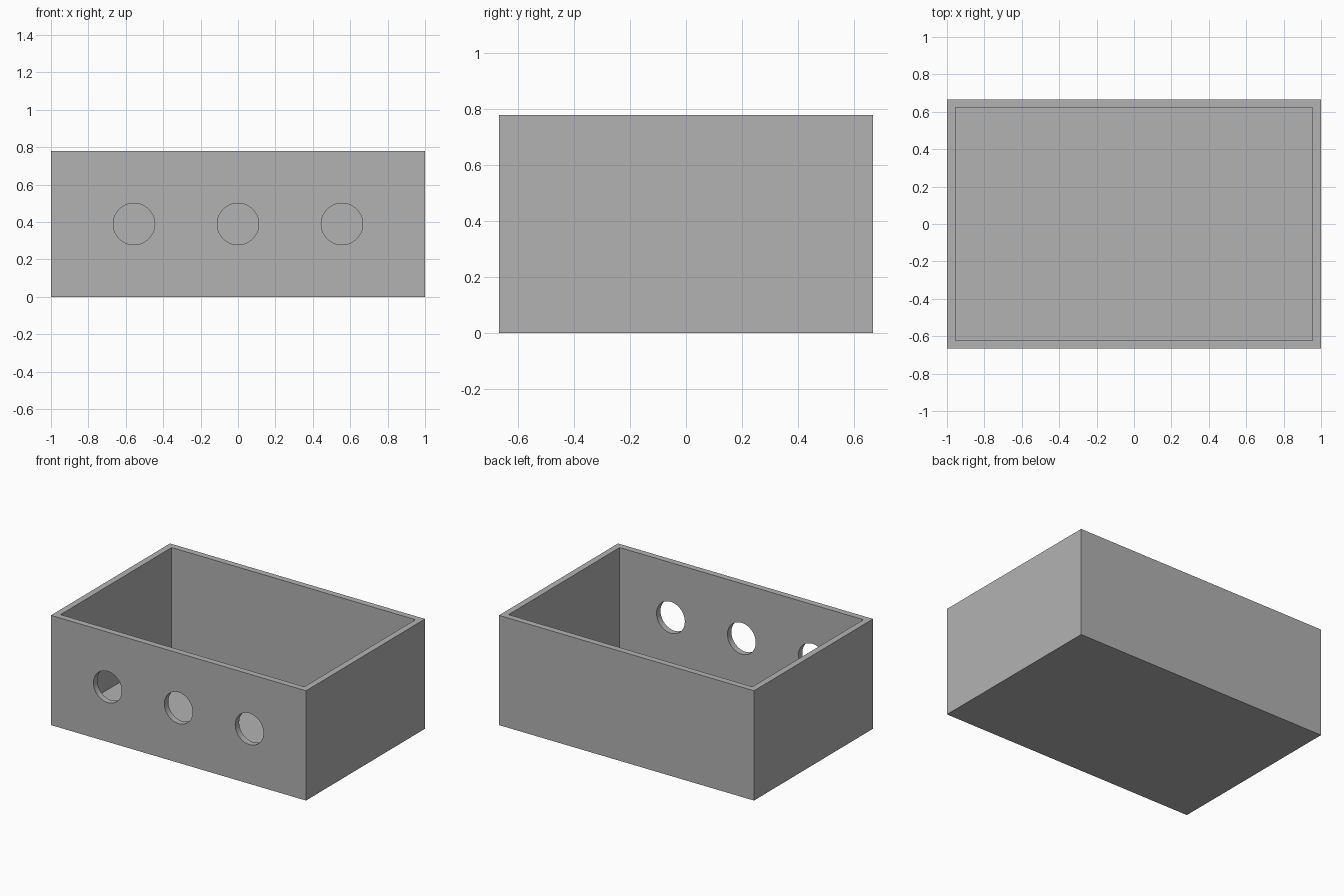
import bpy
from math import pi

cube = bpy.data.objects.get("Cube")
if cube:
    bpy.data.objects.remove(cube, do_unlink=True)

WIDTH, DEPTH, HEIGHT, WALL = 2.0, 4 / 3, 0.778, 0.0444
HOLE_RADIUS, HOLE_SPACING = 0.111, 0.556

grey = bpy.data.materials.new("plain_grey")
grey.use_nodes = True
colour = (0.448, 0.448, 0.448, 1)
grey.diffuse_color = colour
grey.node_tree.nodes["Principled BSDF"].inputs["Base Color"].default_value = colour


def block(name, size, location):
    bpy.ops.mesh.primitive_cube_add(size=1, location=location)
    obj = bpy.context.object
    obj.name = name
    obj.scale = size
    bpy.ops.object.transform_apply(location=False, rotation=False, scale=True)
    obj.data.materials.append(grey)
    return obj


def cut(target, cutter):
    mod = target.modifiers.new(cutter.name, "BOOLEAN")
    mod.operation = "DIFFERENCE"
    mod.solver = "EXACT"
    mod.object = cutter
    bpy.context.view_layer.objects.active = target
    bpy.ops.object.modifier_apply(modifier=mod.name)
    bpy.data.objects.remove(cutter, do_unlink=True)


# Open-topped box with an even wall and floor
box = block("open_box", (WIDTH, DEPTH, HEIGHT), (0, 0, HEIGHT / 2))
cavity = block("cavity_cutter", (WIDTH - 2 * WALL, DEPTH - 2 * WALL, HEIGHT),
               (0, 0, HEIGHT / 2 + WALL))
cut(box, cavity)

# Row of round holes through the front wall
for i in (-1, 0, 1):
    bpy.ops.mesh.primitive_cylinder_add(
        vertices=64, radius=HOLE_RADIUS, depth=WALL * 4,
        location=(i * HOLE_SPACING, -DEPTH / 2, HEIGHT / 2), rotation=(pi / 2, 0, 0))
    hole = bpy.context.object
    hole.name = "hole_cutter"
    hole.data.materials.append(grey)
    cut(box, hole)

# Smooth hole rims, sharp box edges
bpy.ops.object.select_all(action="DESELECT")
box.select_set(True)
bpy.context.view_layer.objects.active = box
bpy.ops.object.shade_smooth_by_angle(angle=pi / 6)
